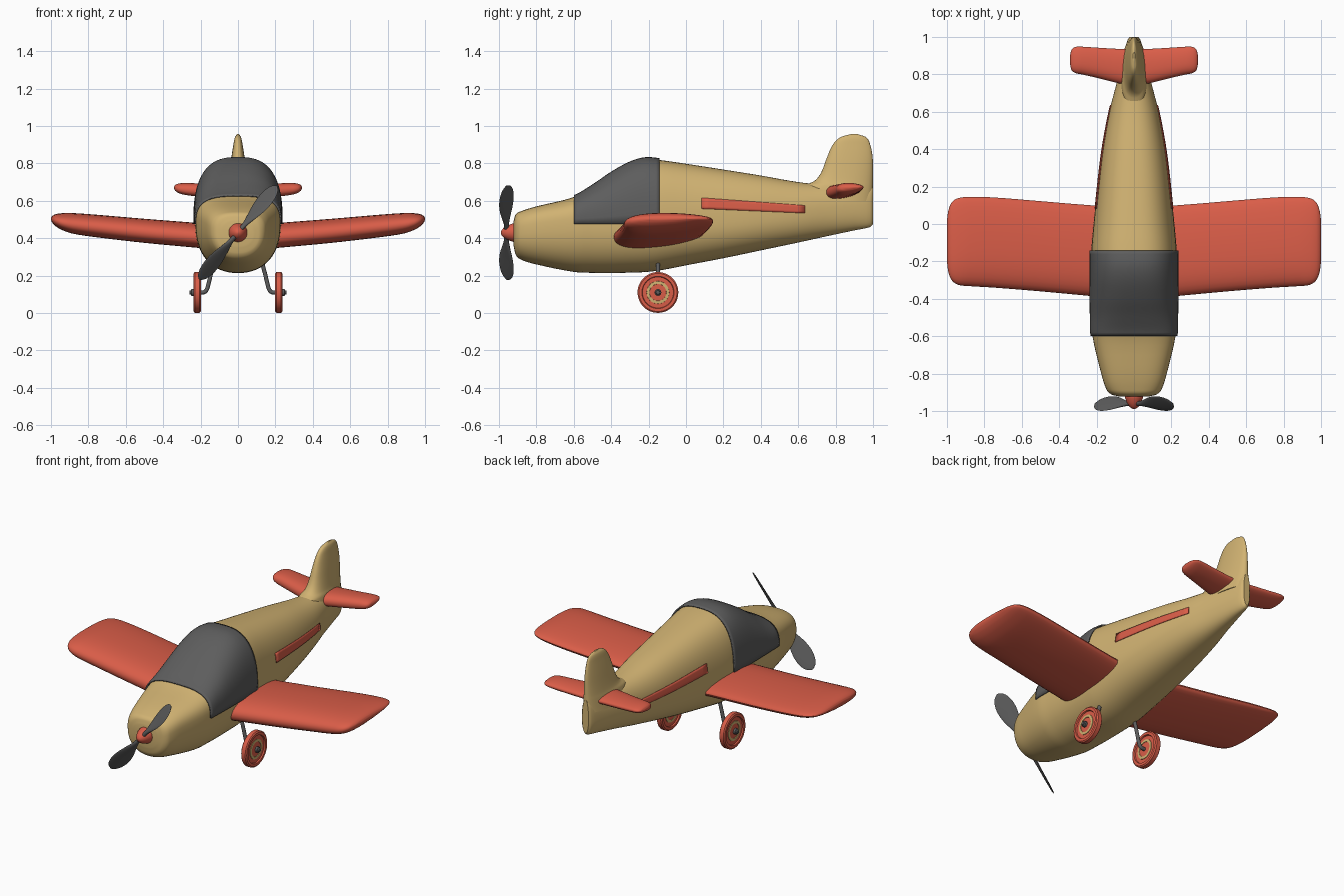
import bpy, bmesh, math
from mathutils import Vector

if "Cube" in bpy.data.objects:
    bpy.data.objects.remove(bpy.data.objects["Cube"])

def mat(name, rgb):
    m = bpy.data.materials.new(name)
    m.diffuse_color = (*rgb, 1)
    m.use_nodes = True
    m.node_tree.nodes["Principled BSDF"].inputs["Base Color"].default_value = m.diffuse_color
    return m

TAN = mat("tan", (0.64, 0.45, 0.17))
RED = mat("red", (0.70, 0.11, 0.065))
DARK = mat("dark_grey", (0.11, 0.11, 0.11))

def interp(table, t):
    """Smooth (Hermite) interpolation of table rows keyed by their first column."""
    n = len(table)
    i = max(k for k in range(n - 1) if table[k][0] <= t or k == 0)
    a, b = table[i], table[i + 1]
    p, q = table[max(i - 1, 0)], table[min(i + 2, n - 1)]
    h = b[0] - a[0]
    u = (t - a[0]) / h
    out = []
    for j in range(1, len(a)):
        ma = (b[j] - p[j]) / (b[0] - p[0]) * h
        mb = (q[j] - a[j]) / (q[0] - a[0]) * h
        out.append((2*u**3 - 3*u**2 + 1)*a[j] + (u**3 - 2*u**2 + u)*ma
                   + (3*u**2 - 2*u**3)*b[j] + (u**3 - u**2)*mb)
    return out

def samples(table, k=4):
    ts = [a[0] + (b[0] - a[0])*i/k for a, b in zip(table, table[1:]) for i in range(k)]
    return ts + [table[-1][0]]

def loft(name, rings, material, closed=True, caps=True, mirror=False, solid=0, angle=40):
    bm = bmesh.new()
    vr = [[bm.verts.new(p) for p in r] for r in rings]
    m = len(rings[0])
    for a, b in zip(vr, vr[1:]):
        for i in range(m if closed else m - 1):
            j = (i + 1) % m
            bm.faces.new((a[i], a[j], b[j], b[i]))
    if caps and closed:
        bm.faces.new(vr[0])
        bm.faces.new(vr[-1])
    bmesh.ops.recalc_face_normals(bm, faces=bm.faces)
    me = bpy.data.meshes.new(name)
    bm.to_mesh(me)
    bm.free()
    ob = bpy.data.objects.new(name, me)
    bpy.context.collection.objects.link(ob)
    me.materials.append(material)
    bpy.ops.object.select_all(action='DESELECT')
    ob.select_set(True)
    bpy.context.view_layer.objects.active = ob
    bpy.ops.object.shade_smooth_by_angle(angle=math.radians(angle))
    if solid:
        s = ob.modifiers.new("thickness", 'SOLIDIFY')
        s.thickness, s.offset = solid, 0
    if mirror:
        ob.modifiers.new("mirror", 'MIRROR')
    return ob

def spow(v, e):
    return math.copysign(abs(v)**e, v)

# Fuselage stations: y, bottom, widest height, top, half width, top exponent
BODY = [(-0.922, .36, .43, .49, .08, 2.8), (-0.912, .315, .43, .525, .12, 2.8),
        (-0.885, .287, .44, .543, .147, 2.9), (-0.8, .26, .455, .57, .175, 3),
        (-0.6, .22, .475, .62, .222, 3), (-0.5, .215, .475, .677, .226, 2.8),
        (-0.4, .214, .475, .745, .228, 2.7), (-0.3, .216, .475, .80, .229, 2.7),
        (-0.22, .219, .475, .823, .229, 2.7), (-0.14, .228, .475, .818, .228, 2.7),
        (0, .255, .475, .798, .216, 2.6), (.2, .293, .485, .767, .196, 2.5),
        (.4, .335, .505, .735, .17, 2.4), (.6, .377, .525, .70, .132, 2.3),
        (.75, .41, .545, .685, .094, 2.3), (.9, .442, .555, .68, .058, 2.3),
        (.985, .46, .56, .68, .034, 2.3), (1.0, .475, .56, .68, .022, 2.3)]

def section(y, a0, a1, n, grow=0):
    zb, zc, zt, w, e = interp(BODY, y)
    pts = []
    for i in range(n):
        a = a0 + (a1 - a0)*i/(n - 1)
        c, s = math.cos(a), math.sin(a)
        ex = 2/e if s >= 0 else 2/2.25
        h = zt - zc if s >= 0 else zc - zb
        pts.append((spow(c, ex)*(w + grow), y, zc + spow(s, ex)*(h + grow)))
    return pts

loft("fuselage", [section(y, 0, 2*math.pi, 65)[:-1] for y in samples(BODY)], TAN)

# Canopy shell follows the upper fuselage
loft("canopy", [section(-.598 + .456*i/24, 0, math.pi, 41, .006) for i in range(25)],
     DARK, closed=False, solid=.008)

# Side stripe lies on the fuselage skin
def skin_x(y, z):
    zb, zc, zt, w, e = interp(BODY, y)
    return w*(1 - ((z - zc)/(zt - zc))**e)**(1/e) + .003

stripe = []
for i in range(15):
    u = i/14
    y, lo, hi = .083 + .552*u, .558 - .024*u, .616 - .041*u
    zs = [lo + (hi - lo)*k/4 for k in range(5)]
    stripe.append([(skin_x(y, z), y, z) for z in zs])
loft("side_stripe", stripe, RED, closed=False, mirror=True, solid=.004)

# Tail fin: z, front, back, half thickness
FIN = [(.60, .60, .998, .075), (.68, .63, 1.0, .062), (.705, .685, 1.0, .054), (.75, .722, 1.0, .046),
       (.83, .753, .998, .035), (.90, .785, .985, .024), (.94, .825, .963, .016),
       (.956, .88, .92, .005)]
fin = []
for z in samples(FIN):
    y0, y1, t = interp(FIN, z)
    ring = []
    for i in range(32):
        a = 2*math.pi*i/32
        ring.append((t*spow(math.sin(a), .9)*(1 - .2*math.cos(a)),
                     (y0 + y1)/2 + (y1 - y0)/2*spow(math.cos(a), .85), z))
    fin.append(ring)
loft("tail_fin", fin, TAN)

# Wings and tailplane: x, leading y, trailing y, centre z, half thickness
def wing(name, table):
    rings = []
    for x in samples(table):
        y0, y1, zc, t = interp(table, x)
        ring = []
        for i in range(36):
            a = 2*math.pi*i/36
            c, s = math.cos(a), math.sin(a)
            ring.append((x, (y0 + y1)/2 + (y1 - y0)/2*spow(c, .9),
                         zc + t*spow(s, .9)*(1 - .3*c)*.95 + .012*c*t/.06))
        rings.append(ring)
    loft(name, rings, RED, mirror=True)

wing("wings", [(.12, -.395, .095, .41, .066), (.23, -.385, .10, .42, .066),
               (.5, -.36, .122, .443, .064), (.75, -.34, .142, .468, .06),
               (.88, -.332, .145, .482, .055), (.94, -.325, .138, .491, .045),
               (.975, -.30, .115, .498, .032), (.993, -.255, .07, .502, .018),
               (1.0, -.20, .02, .503, .006)])
wing("tailplane", [(.02, .74, .935, .65, .038), (.08, .752, .936, .652, .038),
                   (.2, .782, .943, .659, .035), (.28, .80, .948, .665, .032),
                   (.315, .808, .946, .668, .026), (.335, .825, .93, .67, .016),
                   (.342, .855, .90, .671, .005)])

# Lathe around an axis through centre
def lathe(name, profile, centre, axis, material, mirror=False):
    rings = []
    for r, d in profile:
        ring = []
        for i in range(48):
            a = 2*math.pi*i/48
            p, q = r*math.cos(a), r*math.sin(a)
            ring.append(Vector(centre) + Vector((d, p, q) if axis == 'x' else (p, d, q)))
        rings.append(ring)
    return loft(name, rings, material, mirror=mirror, angle=35)

# Propeller hub and pitched blades
lathe("propeller_hub", [(.001, -.04), (.012, -.037), (.026, -.025), (.038, -.005), (.047, .018),
                        (.05, .03), (.046, .042), (.03, .05)], (0, -.95, .43), 'y', RED)
BLADE = [(.02, .012, .011), (.06, .016, .011), (.11, .031, .009), (.17, .049, .007),
         (.23, .055, .006), (.28, .046, .005), (.31, .028, .004), (.325, .006, .002)]
for side, label in ((1, "upper"), (-1, "lower")):
    d = Vector((.64, 0, .77)).normalized()*side
    p = Vector((d.z, 0, -d.x))
    chord = (p + Vector((0, -1, 0))).normalized()
    normal = d.cross(chord)
    rings = []
    for r in samples(BLADE):
        w, t = interp(BLADE, r)
        rings.append([Vector((0, -.96, .43)) + d*r + chord*w*math.cos(k*math.pi/10)
                      + normal*t*math.sin(k*math.pi/10) for k in range(20)])
    loft(label + "_propeller_blade", rings, DARK)

# Wheels with recessed discs and a tan ring
half = [(.02, .014), (.078, .011), (.083, .011), (.086, .019), (.102, .019), (.109, .013)]
lathe("wheels", half + [(r, -d) for r, d in reversed(half)], (.218, -.15, .11), 'x', RED, True)
ring = [(.044, .010), (.045, .0155), (.060, .0145), (.061, .010)]
lathe("wheel_rings", ring + [(r, -d) for r, d in reversed(ring)], (.218, -.15, .11), 'x', TAN, True)
lathe("axle_caps", [(.012, .014), (.018, .018), (.018, .03), (.012, .034), (.010, .04), (.001, .041)],
      (.218, -.15, .11), 'x', DARK, True)

# Bent landing gear struts
PATH = [(0, .115, .32), (.3, .13, .265), (.5, .147, .20), (.75, .163, .135), (.85, .175, .114),
        (.92, .19, .11), (1.2, .24, .11)]
strut = []
ts = samples(PATH, 3)
for t in ts:
    x, z = interp(PATH, t)
    x1, z1 = interp(PATH, min(t + .01, 1.2))
    x0, z0 = interp(PATH, max(t - .01, 0))
    tan = Vector((x1 - x0, 0, z1 - z0)).normalized()
    nrm = Vector((-tan.z, 0, tan.x))
    strut.append([Vector((x, -.15, z)) + .011*(nrm*math.cos(k*math.pi/6)
                  + Vector((0, 1, 0))*math.sin(k*math.pi/6)) for k in range(12)])
loft("landing_struts", strut, DARK, mirror=True)
